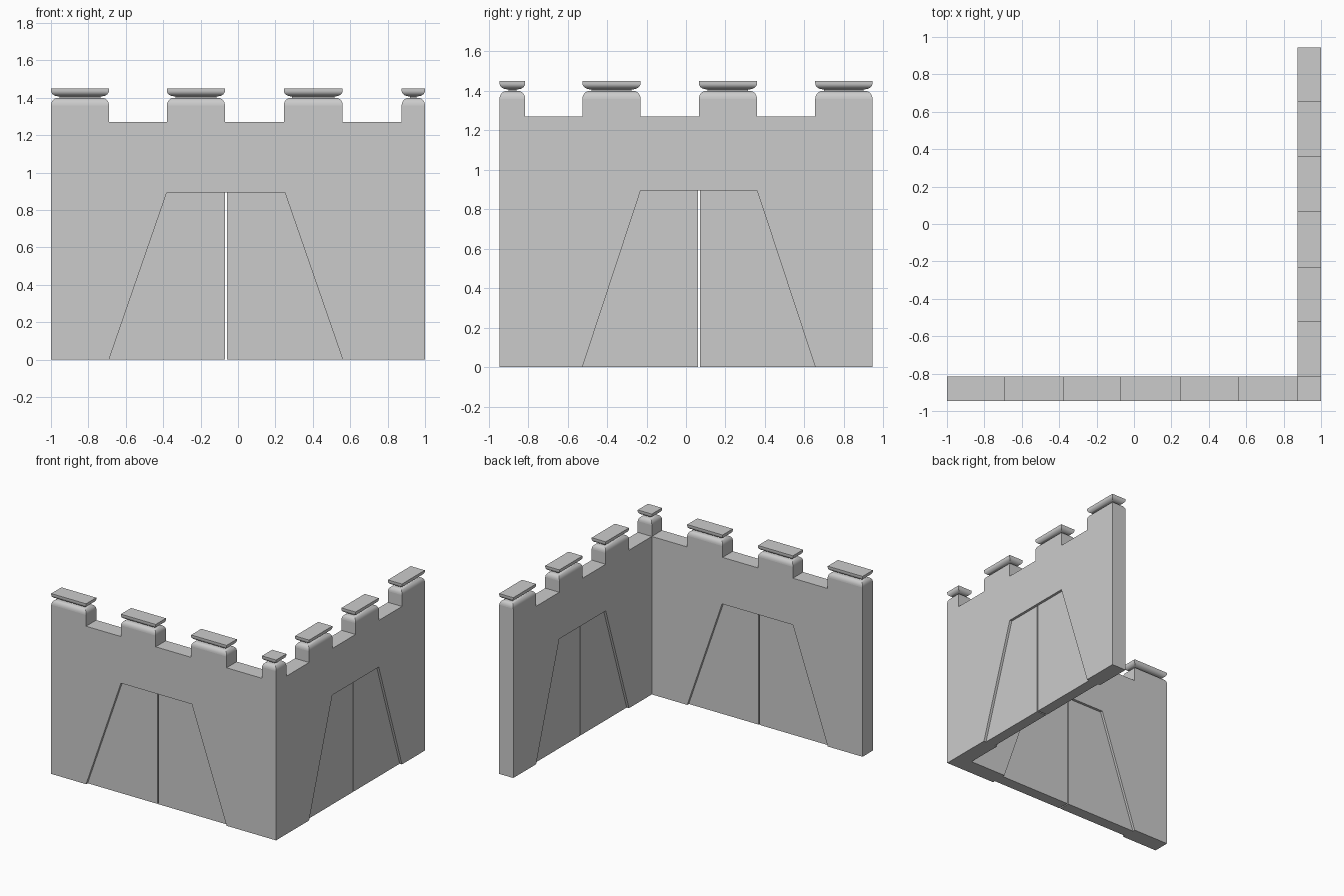
import bpy
import bmesh
from math import sin, cos, pi

cube = bpy.data.objects.get("Cube")
if cube:
    bpy.data.objects.remove(cube, do_unlink=True)

# Single stone colour
stone = bpy.data.materials.new("stone_grey")
stone.use_nodes = True
stone.diffuse_color = (0.6, 0.6, 0.6, 1)
bsdf = stone.node_tree.nodes["Principled BSDF"]
bsdf.inputs["Base Color"].default_value = (0.6, 0.6, 0.6, 1)
bsdf.inputs["Roughness"].default_value = 0.8

BATTLEMENT, SHOULDER, NECK, TOP = 1.27, 1.36, 1.40, 1.45
DOOR_TOP, RECESS, SLIT = 0.895, 0.02, 0.01


def finish(name, bm, smooth=False):
    bmesh.ops.recalc_face_normals(bm, faces=bm.faces)
    mesh = bpy.data.meshes.new(name)
    bm.to_mesh(mesh)
    bm.free()
    mesh.materials.append(stone)
    obj = bpy.data.objects.new(name, mesh)
    bpy.context.collection.objects.link(obj)
    if smooth:
        bpy.ops.object.select_all(action="DESELECT")
        obj.select_set(True)
        bpy.context.view_layer.objects.active = obj
        bpy.ops.object.shade_smooth_by_angle(angle=pi / 6)
    return obj


def prism(name, outline, depth, along_x):
    """Extrude an outline of (distance along wall, height) through the wall."""
    def place(u, d, z):
        return (u, d, z) if along_x else (d, u, z)
    bm = bmesh.new()
    rings = [[bm.verts.new(place(u, d, z)) for u, z in outline] for d in depth]
    for ring in rings:
        bm.faces.new(ring)
    n = len(outline)
    for i in range(n):
        j = (i + 1) % n
        bm.faces.new((rings[0][i], rings[0][j], rings[1][j], rings[1][i]))
    return finish(name, bm)


def moulding(name, box, profile):
    """Stack rectangles, inset by a profile of (inset, height)."""
    x0, x1, y0, y1 = box
    bm = bmesh.new()
    rings = []
    for i, z in profile:
        corners = ((x0 + i, y0 + i), (x1 - i, y0 + i),
                   (x1 - i, y1 - i), (x0 + i, y1 - i))
        rings.append([bm.verts.new((x, y, z)) for x, y in corners])
    for a, b in zip(rings, rings[1:]):
        for i in range(4):
            j = (i + 1) % 4
            bm.faces.new((a[i], a[j], b[j], b[i]))
    bm.faces.new(rings[0])
    bm.faces.new(rings[-1])
    return finish(name, bm, smooth=True)


# Rounded merlon shoulder, and bowl-edged cap on a narrow neck
STEPS = 7
angles = [pi / 2 * i / STEPS for i in range(STEPS + 1)]
shoulder = [(0.037 * (1 - cos(a)), SHOULDER + (NECK - SHOULDER) * sin(a))
            for a in angles]
cap = [(0.045, NECK - 0.005), (0.045, 1.408)]
cap += [(0.04 * (1 - sin(a)), 1.438 - 0.03 * cos(a)) for a in angles]
cap.append((0, TOP))


def build_wall(name, start, end, depth, along_x, merlons, door):
    # Wall outline with crenellations above and a doorway below
    foot0, head0, head1, foot1 = door
    outline = [(start, 0), (foot0, 0), (head0, DOOR_TOP),
               (head1, DOOR_TOP), (foot1, 0), (end, 0)]
    top = []
    for a, b in merlons:
        if a > start:
            top.append((a, BATTLEMENT))
        top += [(a, SHOULDER), (b, SHOULDER)]
        if b < end:
            top.append((b, BATTLEMENT))
    if merlons[-1][1] < end:
        top.append((end, BATTLEMENT))
    prism(name, outline + top[::-1], depth, along_x)

    # Two recessed door leaves with a slit between
    mid = (foot0 + foot1) / 2
    inner = (depth[0] + RECESS, depth[1] - RECESS)
    for side, foot, head, edge in (("first", foot0, head0, mid - SLIT / 2),
                                   ("second", foot1, head1, mid + SLIT / 2)):
        leaf = [(foot, 0), (edge, 0), (edge, DOOR_TOP), (head, DOOR_TOP)]
        prism(f"{name}_{side}_door_leaf", leaf, inner, along_x)

    # Merlon tops
    for i, (a, b) in enumerate(merlons, 1):
        box = (a, b, *depth) if along_x else (*depth, a, b)
        moulding(f"{name}_merlon_shoulder_{i}", box, shoulder)
        moulding(f"{name}_merlon_cap_{i}", box, cap)


build_wall("front_wall", -1, 0.875, (-0.945, -0.815), True,
           [(-1, -0.69), (-0.38, -0.07), (0.245, 0.56)],
           (-0.69, -0.38, 0.25, 0.56))
build_wall("left_wall", -0.945, 0.945, (0.875, 1), False,
           [(-0.945, -0.815), (-0.525, -0.23), (0.065, 0.36), (0.655, 0.945)],
           (-0.525, -0.23, 0.36, 0.655))
